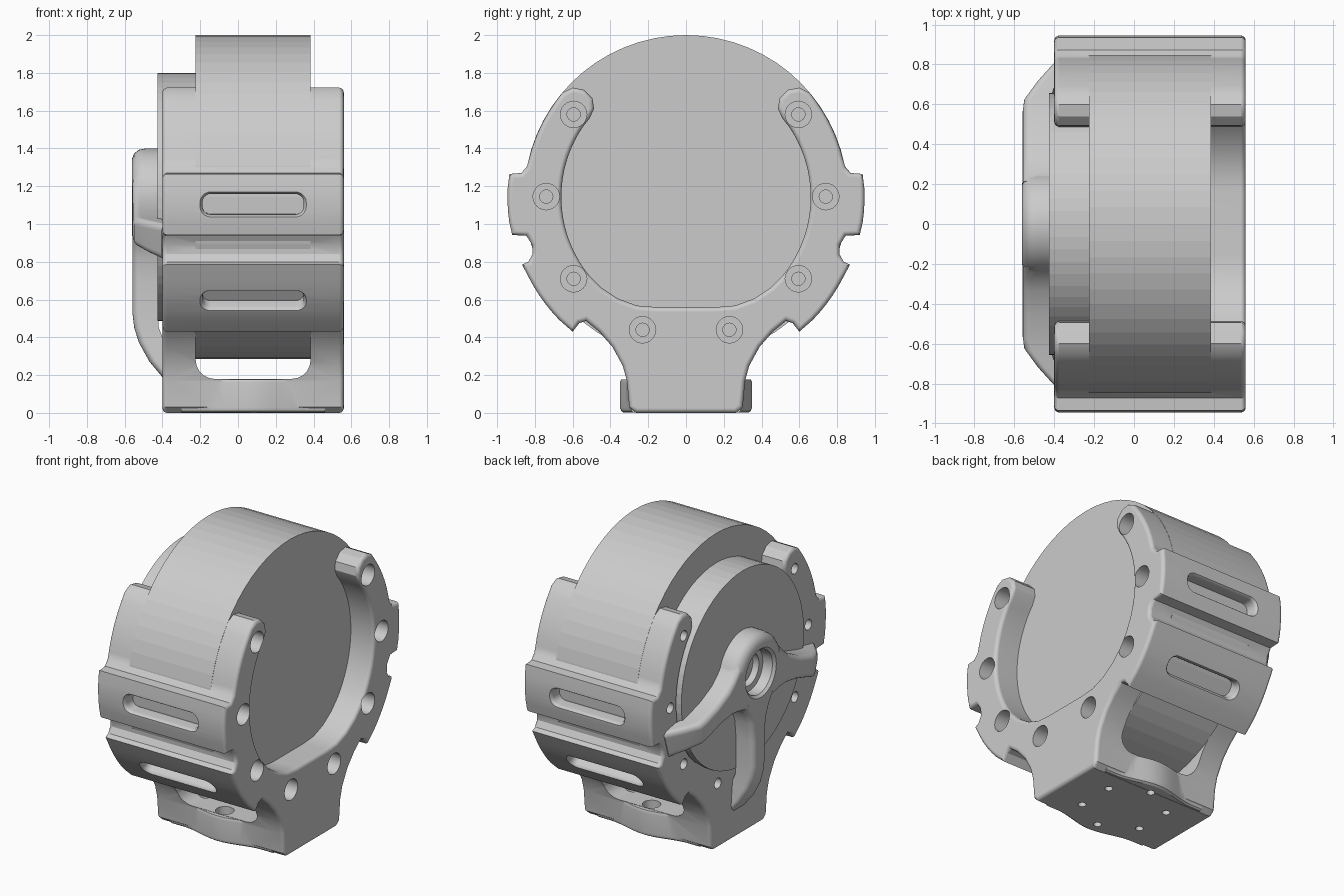
import bpy, bmesh
from math import sin, cos, pi, radians
from mathutils import Vector

if "Cube" in bpy.data.objects:
    bpy.data.objects.remove(bpy.data.objects["Cube"])

ZC = 1.143                      # height of the motor axis
XL, XR = -0.40, 0.56            # frame sides
CX = 0.08                       # middle of the frame along x
ML, MR = -0.225, 0.385          # motor body sides


def loft(bm, loops):
    """Skin a stack of equal closed loops and cap both ends."""
    rings = [[bm.verts.new(p) for p in lp] for lp in loops]
    n = len(rings[0])
    for a, b in zip(rings, rings[1:]):
        for i in range(n):
            bm.faces.new((a[i], a[(i + 1) % n], b[(i + 1) % n], b[i]))
    return bm.faces.new(rings[0][::-1]), bm.faces.new(rings[-1])


def revolve_x(bm, prof, y, z, n):
    """Solid of stacked circles (radius, x) around an axis along x."""
    loft(bm, [[(x, y + r * cos(2 * pi * i / n), z + r * sin(2 * pi * i / n))
               for i in range(n)] for r, x in prof])


def finish(name, bm):
    bmesh.ops.recalc_face_normals(bm, faces=bm.faces)
    me = bpy.data.meshes.new(name)
    bm.to_mesh(me)
    bm.free()
    ob = bpy.data.objects.new(name, me)
    bpy.context.collection.objects.link(ob)
    return ob


def activate(ob):
    bpy.ops.object.select_all(action='DESELECT')
    ob.select_set(True)
    bpy.context.view_layer.objects.active = ob


def area(me):
    return sum(p.area for p in me.polygons)


def boolean(ob, other, op='DIFFERENCE'):
    """Apply a boolean, falling back to another solver if the result collapses."""
    before = area(ob.data)
    for solver in ('EXACT', 'MANIFOLD', 'FLOAT'):
        m = ob.modifiers.new("bool", 'BOOLEAN')
        m.operation, m.object, m.solver = op, other, solver
        dg = bpy.context.evaluated_depsgraph_get()
        me = bpy.data.meshes.new_from_object(ob.evaluated_get(dg))
        ob.modifiers.remove(m)
        if 0.6 * before < area(me) and abs(area(me) - before) > 1e-5:
            ob.data = me
            break
    bpy.data.objects.remove(other, do_unlink=True)


def smooth(ob):
    activate(ob)
    bpy.ops.object.shade_smooth_by_angle(angle=radians(32))
    m = ob.modifiers.new("normals", 'WEIGHTED_NORMAL')
    m.keep_sharp = True


def arc(r, a0, a1, n):
    return [(r * cos(radians(a0 + (a1 - a0) * i / n)),
             ZC + r * sin(radians(a0 + (a1 - a0) * i / n))) for i in range(n + 1)]


def rounded_rect(w, h, r, n=5):
    return [(sx * (w - r) + r * cos(q + pi / 2 * i / n),
             sy * (h - r) + r * sin(q + pi / 2 * i / n))
            for sx, sy, q in ((1, 1, 0), (-1, 1, pi / 2), (-1, -1, pi), (1, -1, 1.5 * pi))
            for i in range(n + 1)]


# Motor body and its smaller rear disc
bm = bmesh.new()
revolve_x(bm, [(0.857, ML), (0.857, MR)], 0, ZC, 64)
finish("motor_body", bm)
bm = bmesh.new()
revolve_x(bm, [(0.657, -0.425), (0.657, ML + 0.01)], 0, ZC, 64)
finish("motor_rear_disc", bm)

# Frame: U-shaped outline with two strap bumps per side
half = [(.265, 0), (.30, .03), (.313, .17), (.335, .25), (.39, .35), (.46, .43),
        (.53, .487), (.565, .475), (.60, .43)]
half += arc(.935, -44, -27, 5)
half += [(.868, .785), (.835, .80), (.812, .84), (.815, .89), (.845, .938), (.92, .942)]
half += arc(.945, -8, 3, 4)
half += [(.935, 1.265), (.872, 1.27), (.842, 1.305)]
half += arc(.855, 14, 36, 7)
half += [(.655, 1.695), (.60, 1.722), (.54, 1.71), (.495, 1.665), (.487, 1.61), (.51, 1.56)]
half += arc(.66, 34, -38, 20)
half += [(.45, .665), (.36, .605), (.26, .568), (.16, .56)]
outline = [Vector(p) for p in half + [(-y, z) for y, z in reversed(half)]]


def inset(pts, d):
    """Move every outline point inwards by d along its mitred normal."""
    out = []
    for i, p in enumerate(pts):
        e1 = (p - pts[i - 1]).normalized()
        e2 = (pts[(i + 1) % len(pts)] - p).normalized()
        n1, n2 = Vector((-e1.y, e1.x)), Vector((-e2.y, e2.x))
        out.append(p + (n1 + n2) * d / max(0.6, 1 + n1.dot(n2)))
    return out


# Rounded rims come from stacked insets of the outline
R = 0.025
rim = [(R * (1 - cos(q)), R * (1 - sin(q))) for q in (pi / 8 * k for k in range(5))]
stack = [(XL + dx, d) for d, dx in reversed(rim)] + [(XR - dx, d) for d, dx in rim]
bm = bmesh.new()
loft(bm, [[(x, p.x, p.y) for p in inset(outline, d)] for x, d in stack])
frame = finish("frame", bm)

# Bulged base block between the side plates
bm = bmesh.new()
xs = [-0.30 + 0.76 * i / 24 for i in range(25)]
front = [(x, 0.295 + 0.0275 * (1 + cos(pi * max(-1, min(1, (x - CX) / 0.30))))) for x in xs]
plan = front + [(x, -y) for x, y in reversed(front)]
loft(bm, [[(x, y * s, z) for x, y in plan]
          for z, s in ((0.001, .94), (.01, .98), (.03, 1), (.16, 1), (.178, .98))])
boolean(frame, finish("base_bulge", bm), 'UNION')

# Motor pocket
bm = bmesh.new()
revolve_x(bm, [(0.86, ML), (0.86, MR)], 0, ZC, 64)
boolean(frame, finish("pocket_cut", bm))

# Neck window
bm = bmesh.new()
rect = rounded_rect(0.304, 0.36, 0.10)
loft(bm, [[(CX + x, y, 0.54 + z) for x, z in rect] for y in (-0.56, 0.56)])
boolean(frame, finish("window_cut", bm))

# Slots in the straps, with softened outer rims
bm = bmesh.new()
for s in (1, -1):
    for ang, rad in ((-2.4, .945), (-36, .935)):
        d = Vector((0, s * cos(radians(ang)), sin(radians(ang))))
        t = Vector((0, -d.z, d.y))
        o = Vector((CX, 0, ZC))
        loft(bm, [[o + d * r + t * v + Vector((u, 0, 0))
                   for u, v in rounded_rect(.268 + g, .055 + g, .045 + g)]
                  for r, g in ((.80, 0), (rad - .025, 0), (rad - .01, .006), (rad + .02, .03))])
boolean(frame, finish("slot_cut", bm))

# Counterbored screw holes through the side plates
bm = bmesh.new()
for y, z in ((.595, 1.58), (.74, 1.145), (.595, .71), (.23, .44)):
    for s in (1, -1):
        revolve_x(bm, [(.035, -0.5), (.035, .46), (.07, .46), (.07, .65)], s * y, z, 24)
boolean(frame, finish("screw_cut", bm))

# Ring of six holes in the base, counterbored from inside
bm = bmesh.new()
for k in range(6):
    q = pi / 2 + k * pi / 3
    px, py = CX + .265 * cos(q), .255 * sin(q)
    loft(bm, [[(px + r * cos(2 * pi * i / 20), py + r * sin(2 * pi * i / 20), z)
               for i in range(20)]
              for r, z in ((.025, -.1), (.025, .10), (.058, .10), (.058, .24))])
boolean(frame, finish("base_hole_cut", bm))
smooth(frame)

# Rear bearing hub: a lathed ring
prof = [(.11, -.42), (.11, -.47), (.145, -.475), (.148, -.545), (.165, -.562), (.20, -.562),
        (.23, -.55), (.25, -.525), (.257, -.49), (.257, -.42)]
bm = bmesh.new()
N = 48
rings = [[bm.verts.new((x, r * cos(2 * pi * i / N), ZC + r * sin(2 * pi * i / N)))
          for i in range(N)] for r, x in prof]
for p, q in zip(rings, rings[1:] + rings[:1]):
    for i in range(N):
        bm.faces.new((p[i], p[(i + 1) % N], q[(i + 1) % N], q[i]))
spider = finish("rear_support", bm)


# Support arms: stations of (distance, outer x, inner x, half width)
def arm(angle, stations):
    bm = bmesh.new()
    d = Vector((0, cos(radians(angle)), sin(radians(angle))))
    t = Vector((0, -d.z, d.y))
    loops = []
    for r, xo, xi, w in stations:
        sec = [(xi, w)] + [(xo + .04 * (1 - cos(q)), w - .04 * (1 - sin(q)))
                           for q in (pi / 2 * (5 - i) / 5 for i in range(6, 0, -1))]
        sec = [(xi, w)] + [(xo + .04 * (1 - sin(pi / 10 * i)), w - .04 * (1 - cos(pi / 10 * i)))
                           for i in range(6)]
        sec += [(x, -v) for x, v in reversed(sec)]
        loops.append([Vector((x, 0, ZC)) + d * r + t * v for x, v in sec])
    loft(bm, loops)
    return finish("support_arm", bm)


side = [(.175, -.558, -.421, .17), (.25, -.558, -.421, .125), (.32, -.558, -.421, .095),
        (.45, -.558, -.421, .075), (.58, -.558, -.421, .075), (.64, -.55, -.415, .08),
        (.73, -.485, -.39, .09), (.82, -.405, -.34, .10)]
down = [(.175, -.558, -.421, .16), (.25, -.558, -.421, .115), (.32, -.558, -.421, .085),
        (.45, -.558, -.421, .07), (.62, -.558, -.421, .07), (.69, -.55, -.42, .07),
        (.77, -.525, -.39, .075), (.87, -.47, -.36, .085), (.96, -.395, -.33, .09)]
for angle, st in ((-17, side), (197, side), (-90, down)):
    boolean(spider, arm(angle, st), 'UNION')
smooth(spider)
